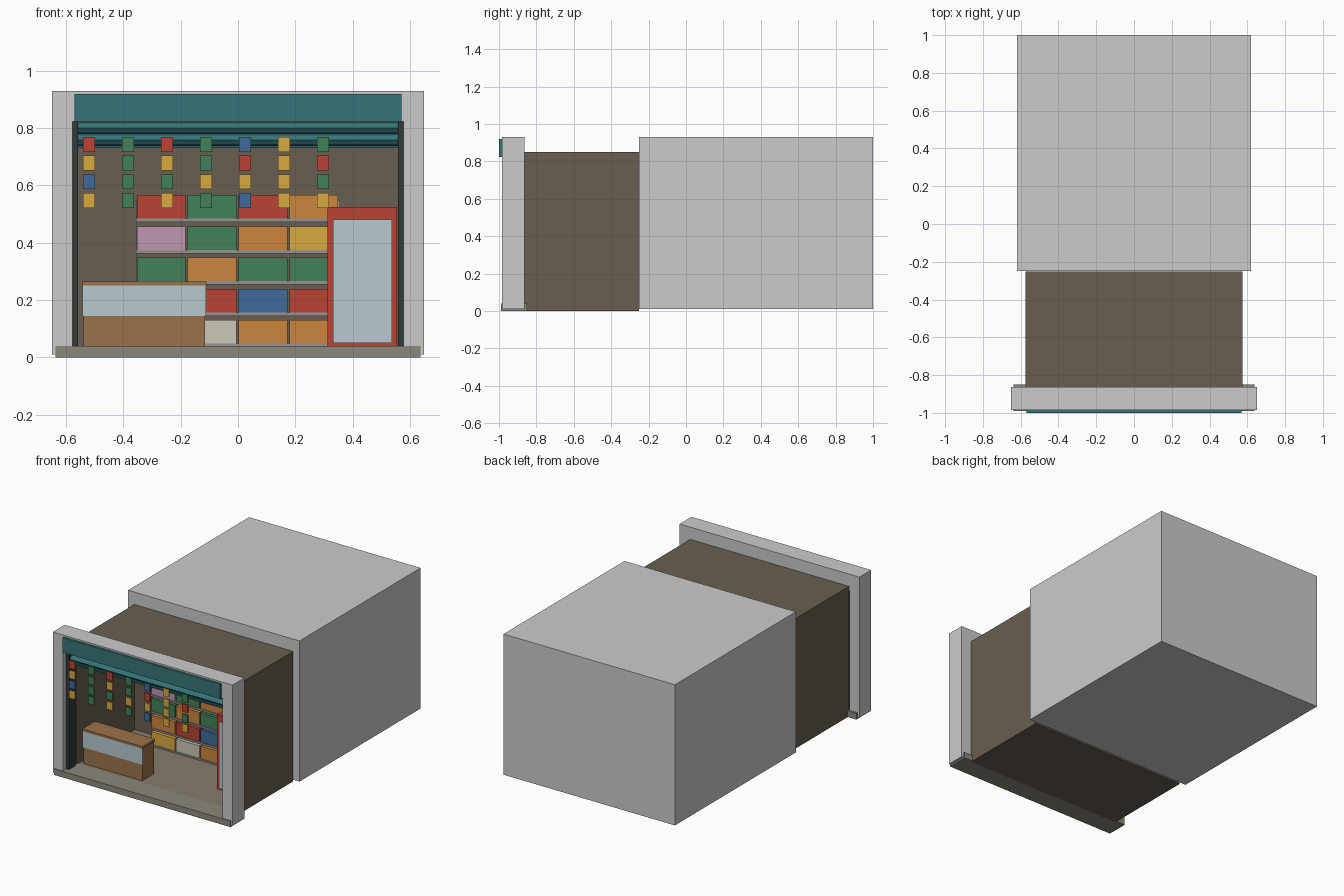
import bpy, bmesh

if "Cube" in bpy.data.objects:
    bpy.data.objects.remove(bpy.data.objects["Cube"])

# Palette
COLORS = {
    "teal": (.037, .176, .19), "dark_teal": (.025, .12, .13), "wall": (.14, .113, .083),
    "floor": (.24, .2, .15), "stone": (.26, .25, .2), "rail": (.034, .042, .042),
    "wood": (.33, .17, .068), "glass": (.47, .59, .63), "metal": (.3, .3, .29),
    "R": (.49, .055, .034), "G": (.055, .22, .10), "B": (.05, .147, .33),
    "Y": (.7, .4, .055), "O": (.6, .24, .048), "P": (.53, .31, .44), "W": (.6, .57, .49),
}
mats = {}
for key, rgb in COLORS.items():
    mats[key] = bpy.data.materials.new("paint_" + key)
    mats[key].diffuse_color = (*rgb, 1)


def finish(name, bm, color):
    bmesh.ops.recalc_face_normals(bm, faces=bm.faces)
    mesh = bpy.data.meshes.new(name)
    bm.to_mesh(mesh)
    bm.free()
    obj = bpy.data.objects.new(name, mesh)
    bpy.context.collection.objects.link(obj)
    if color:
        mesh.materials.append(mats[color])
    return obj


def box(name, x, y, z, color=None):
    """Box from (min, max) pairs on each axis."""
    bm = bmesh.new()
    bmesh.ops.create_cube(bm, size=1)
    for v in bm.verts:
        v.co = [r[0] if c < 0 else r[1] for c, r in zip(v.co, (x, y, z))]
    return finish(name, bm, color)


def extrude(name, points, direction, color=None):
    """Closed outline pushed along a direction."""
    bm = bmesh.new()
    face = bm.faces.new([bm.verts.new(p) for p in points])
    new = bmesh.ops.extrude_face_region(bm, geom=[face])["geom"]
    bmesh.ops.translate(bm, vec=direction, verts=[g for g in new if isinstance(g, bmesh.types.BMVert)])
    return finish(name, bm, color)


# Building mass and the portal frame around the shop opening
box("rear_building", (-.62, .62), (-.25, 1), (.01, .93))
outline = [(-.65, .01), (-.578, .01), (-.578, .823), (.578, .823), (.578, .01), (.65, .01), (.65, .93), (-.65, .93)]
extrude("front_frame", [(x, -.985, z) for x, z in outline], (0, .122, 0))
box("threshold", (-.638, .638), (-.99, -.85), (0, .04), "stone")
box("sign_board", (-.57, .57), (-1, -.985), (.823, .92), "teal")

# Room shell, open at the front
section = [(-.575, 0), (.575, 0), (.575, .85), (-.575, .85)]
bm = bmesh.new()
front = [bm.verts.new((x, -.865, z)) for x, z in section]
back = [bm.verts.new((x, -.251, z)) for x, z in section]
bm.faces.new(back)
for i in range(4):
    j = (i + 1) % 4
    bm.faces.new((front[i], front[j], back[j], back[i]))
room = finish("room_shell", bm, "wall")
shell = room.modifiers.new("thickness", "SOLIDIFY")
shell.thickness = .01
shell.offset = -1
box("room_floor", (-.565, .565), (-.86, -.261), (.008, .038), "floor")

# Rolling shutter with its guide rails
for side, s in (("left", -1), ("right", 1)):
    box("shutter_rail_" + side, sorted((s * .558, s * .578)), (-.95, -.88), (.04, .823), "rail")
for i, z in enumerate((.78, .738)):
    slat = [(-.915, z), (-.93, z + .006), (-.94, z + .02), (-.93, z + .034), (-.915, z + .042)]
    extrude(f"shutter_slat_{i + 1}", [(-.56, y, h) for y, h in slat], (1.12, 0, 0), "teal")
box("shutter_bottom_bar", (-.56, .56), (-.938, -.91), (.73, .74), "dark_teal")

# Hanging strips of packets, listed top to bottom
for c, strip in enumerate(("RYBY", "GGGG", "RYGY", "GGYG", "BRYB", "YYYY", "GRGY")):
    x = -.52 + c * .136
    for r, color in enumerate(strip):
        z = .743 - r * .065
        box(f"hanging_packet_{c + 1}_{r + 1}", (x - .021, x + .021), (-.972, -.964), (z - .026, z + .026), color)

# Shelf unit with boxed goods, rows listed bottom to top
for side, x in (("left", -.36), ("right", .35)):
    box("shelf_upright_" + side, (x, x + .006), (-.38, -.262), (.038, .55), "metal")
for r, row in enumerate(("YWOO", "ORBR", "GOGG", "PGOY", "RGRO")):
    z = .048 + r * .109
    box(f"shelf_board_{r + 1}", (-.354, .35), (-.395, -.262), (z - .012, z), "metal")
    for c, color in enumerate(row):
        x = -.353 + c * .1775
        box(f"goods_{r + 1}_{c + 1}", (x, x + .17), (-.39, -.28), (z, z + .082), color)

# Counter with a glazed front
box("counter_body", (-.54, -.115), (-.825, -.705), (.038, .25), "wood")
box("counter_top", (-.545, -.11), (-.83, -.70), (.25, .265), "wood")
box("counter_glass", (-.543, -.112), (-.829, -.824), (.145, .25), "glass")

# Drinks cabinet
box("cabinet_body", (.312, .555), (-.66, -.46), (.038, .525), "R")
box("cabinet_glass_door", (.332, .538), (-.666, -.659), (.05, .482), "glass")

for m in bpy.data.materials:
    if m.users and not m.is_grease_pencil:
        m.use_nodes = True
        m.node_tree.nodes["Principled BSDF"].inputs["Base Color"].default_value = m.diffuse_color
